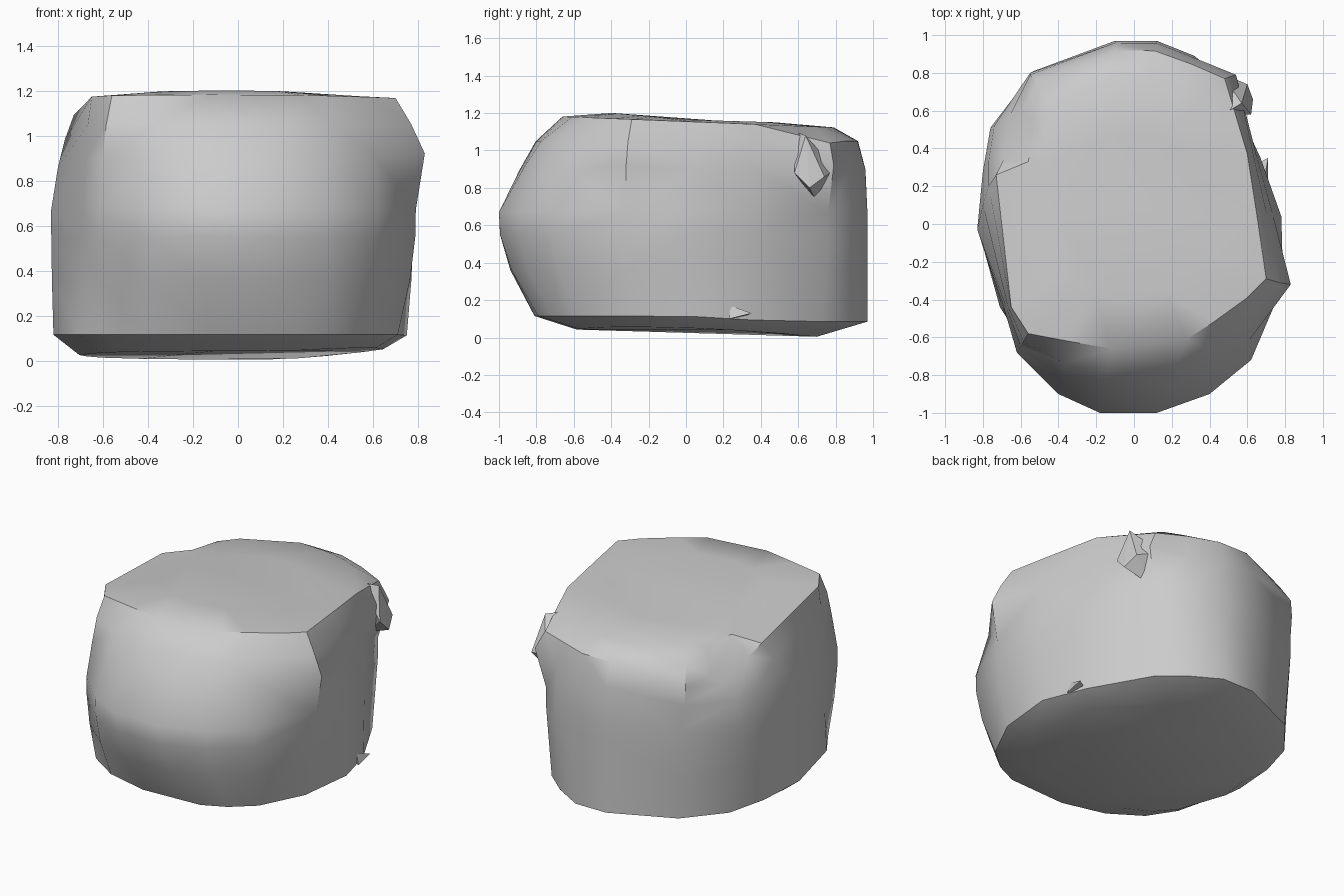
import bpy, bmesh

if "Cube" in bpy.data.objects:
    bpy.data.objects.remove(bpy.data.objects["Cube"])

# Outlines of the boulder, counter-clockwise from the front left, at the base, middle and top
LOW = [(-.60, -.61), (-.40, -.74), (-.12, -.81), (.28, -.79), (.43, -.72), (.57, -.60), (.71, -.32),
       (.75, .05), (.66, .35), (.46, .73), (.31, .86), (.12, .97), (-.10, .97), (-.50, .79),
       (-.70, .55), (-.78, .30), (-.82, .0), (-.71, -.44)]
MID = [(-.62, -.68), (-.40, -.90), (-.18, -1.0), (.12, -1.0), (.40, -.90), (.62, -.72), (.79, -.32),
       (.78, .04), (.67, .35), (.48, .76), (.32, .89), (.12, .97), (-.10, .97), (-.53, .81),
       (-.76, .51), (-.80, .28), (-.83, -.03), (-.69, -.44)]
TOP = [(-.56, -.58), (-.35, -.62), (-.12, -.66), (.28, -.61), (.42, -.52), (.60, -.39), (.70, -.29),
       (.65, .05), (.60, .37), (.36, .69), (.25, .74), (.08, .78), (-.10, .79), (-.50, .72),
       (-.60, .60), (-.56, .33), (-.73, .26), (-.65, -.44)]


def blend(a, b, front, back):
    """Outline between a and b; the share of b differs at front and back."""
    out = []
    for (ax, ay), (bx, by) in zip(a, b):
        k = max(0, min(1, (by - .3) / .35))
        t = front + (back - front) * k
        out.append((ax + (bx - ax) * t, ay + (by - ay) * t))
    return out


def bottom_z(x, y):
    return max(0, .025 - .03 * y + .06 * max(0, x - .2))


# Each layer: outline and height as a function of position
layers = [
    ([(x * .86, y * .72) for x, y in LOW], bottom_z),
    (LOW, lambda x, y: .115 - .03 * max(0, min(1, y * 2))),
    (blend(LOW, MID, .68, .6), lambda x, y: .36),
    (blend(LOW, MID, .97, 1), lambda x, y: .55),
    (MID, lambda x, y: .67),
    (blend(MID, TOP, .33, .06), lambda x, y: .90),
    (blend(MID, TOP, .58, .28), lambda x, y: 1.05),
    (TOP, lambda x, y: 1.155 - .04 * y),
    ([(x * .6, y * .6) for x, y in TOP], lambda x, y: 1.165 - .09 * min(0, y) - .03 * max(0, y)),
]

bm = bmesh.new()
rings = [[bm.verts.new((x, y, z(x, y))) for x, y in ring] for ring, z in layers]
n = len(TOP)
for a, b in zip(rings, rings[1:]):
    for i in range(n):
        j = (i + 1) % n
        bm.faces.new((a[i], a[j], b[j], b[i]))
bm.faces.new(rings[0][::-1])
bm.faces.new(rings[-1])

# Local shaping: right corner, notch at the back left, shoulder at the back right
for ring, i, co in [(5, 6, (.83, -.32, .92)), (6, 6, (.77, -.31, 1.05)),
                    (5, 9, (.54, .79, .92)), (6, 9, (.48, .77, 1.04)),
                    (7, 13, (-.51, .73, 1.06)), (6, 13, (-.55, .79, .95)), (5, 13, (-.55, .80, .84)),
                    (7, 14, (-.60, .60, .98)), (6, 14, (-.66, .57, .92)), (5, 14, (-.74, .52, .82)),
                    (7, 15, (-.56, .33, 1.13)), (6, 15, (-.69, .34, 1.02)), (5, 15, (-.77, .33, .86)),
                    (7, 16, (-.73, .26, 1.09)), (6, 16, (-.77, .20, .98)), (5, 16, (-.80, .10, .86)),
                    (8, 13, (-.42, .62, 1.13)), (8, 14, (-.52, .53, 1.12)), (8, 15, (-.48, .33, 1.14))]:
    rings[ring][i].co = co

bmesh.ops.recalc_face_normals(bm, faces=bm.faces)
bmesh.ops.triangulate(bm, faces=[f for f in bm.faces if len(f.verts) > 3])


def finish(bm, name, angle):
    mesh = bpy.data.meshes.new(name)
    bm.to_mesh(mesh)
    bm.free()
    ob = bpy.data.objects.new(name, mesh)
    bpy.context.collection.objects.link(ob)
    bpy.ops.object.select_all(action='DESELECT')
    ob.select_set(True)
    bpy.context.view_layer.objects.active = ob
    bpy.ops.object.shade_smooth_by_angle(angle=angle)


finish(bm, "boulder", .66)


# Angular chips standing out from the boulder
def chip(name, points):
    bm = bmesh.new()
    for p in points:
        bm.verts.new(p)
    bmesh.ops.convex_hull(bm, input=bm.verts)
    finish(bm, name, .1)


chip("back_right_chip", [(.47, .58, 1.10), (.62, .58, .88), (.63, .66, .80), (.60, .74, .86),
                         (.57, .64, 1.08), (.46, .80, .9), (.45, .70, .72)])
chip("lower_right_chip", [(.69, .24, .17), (.71, .23, .10), (.71, .35, .13), (.58, .28, .10)])
